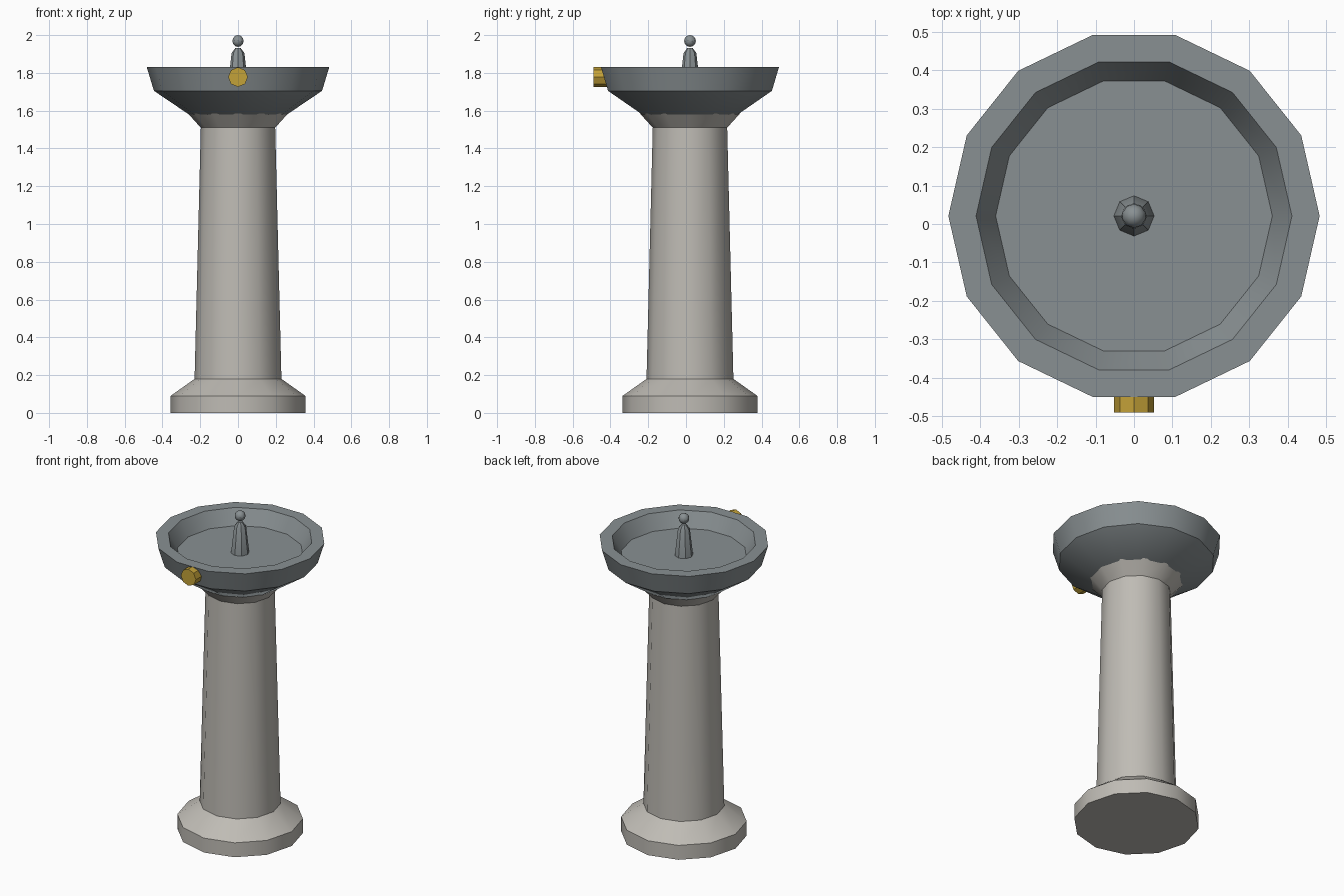
import bpy
import math
from mathutils import Matrix

if "Cube" in bpy.data.objects:
    bpy.data.objects.remove(bpy.data.objects["Cube"], do_unlink=True)

AXIS_Y = 0.021  # centre line of the pedestal


def make_material(name, rgb):
    mat = bpy.data.materials.new(name)
    mat.use_nodes = True
    color = (*rgb, 1.0)
    mat.diffuse_color = color
    bsdf = mat.node_tree.nodes["Principled BSDF"]
    bsdf.inputs["Base Color"].default_value = color
    bsdf.inputs["Roughness"].default_value = 0.7
    return mat


def finish(obj, name, mat):
    obj.name = name
    obj.data.materials.append(mat)
    bpy.ops.object.select_all(action="DESELECT")
    obj.select_set(True)
    bpy.context.view_layer.objects.active = obj
    bpy.ops.object.shade_smooth_by_angle(angle=math.radians(35))
    return obj


def lathe(name, profile, sides, mat):
    """Turn a (radius, height) profile, closing both ends with a flat cap."""
    verts = []
    for radius, z in profile:
        for i in range(sides):
            a = 2 * math.pi * i / sides
            verts.append((radius * math.cos(a), radius * math.sin(a), z))
    faces = [tuple(reversed(range(sides)))]
    for r in range(len(profile) - 1):
        for i in range(sides):
            j = (i + 1) % sides
            low, high = r * sides, (r + 1) * sides
            faces.append((low + i, low + j, high + j, high + i))
    faces.append(tuple(range(len(verts) - sides, len(verts))))
    mesh = bpy.data.meshes.new(name)
    mesh.from_pydata(verts, [], faces)
    obj = bpy.data.objects.new(name, mesh)
    bpy.context.collection.objects.link(obj)
    obj.location.y = AXIS_Y
    return finish(obj, name, mat)


stone = make_material("warm stone", (0.52, 0.50, 0.46))
metal = make_material("grey metal", (0.25, 0.28, 0.29))
brass = make_material("brass", (0.55, 0.36, 0.04))

# Stone pedestal: plinth, tapered shaft and flared capital
lathe("pedestal", [(0.357, 0), (0.357, 0.09), (0.23, 0.18),
                   (0.197, 1.51), (0.265, 1.585)], 12, stone)

# Basin: flared underside, flat rim and sunken floor
lathe("basin", [(0.26, 1.58), (0.445, 1.705), (0.483, 1.83),
                (0.411, 1.83), (0.36, 1.74)], 14, metal)

# Spout with a bevelled tip
lathe("spout", [(0.053, 1.735), (0.034, 1.905), (0.014, 1.932)], 8, metal)

# Ball on the spout
bpy.ops.mesh.primitive_uv_sphere_add(segments=10, ring_count=8, radius=0.031,
                                     location=(0, AXIS_Y, 1.969))
finish(bpy.context.object, "spout_ball", metal)

# Push button on the front of the rim
button = lathe("push_button", [(0.052, -0.05), (0.052, 0.05)], 8, brass)
button.data.transform(Matrix.Rotation(math.pi / 2, 4, "X"))
button.location = (0, -0.44, 1.778)
